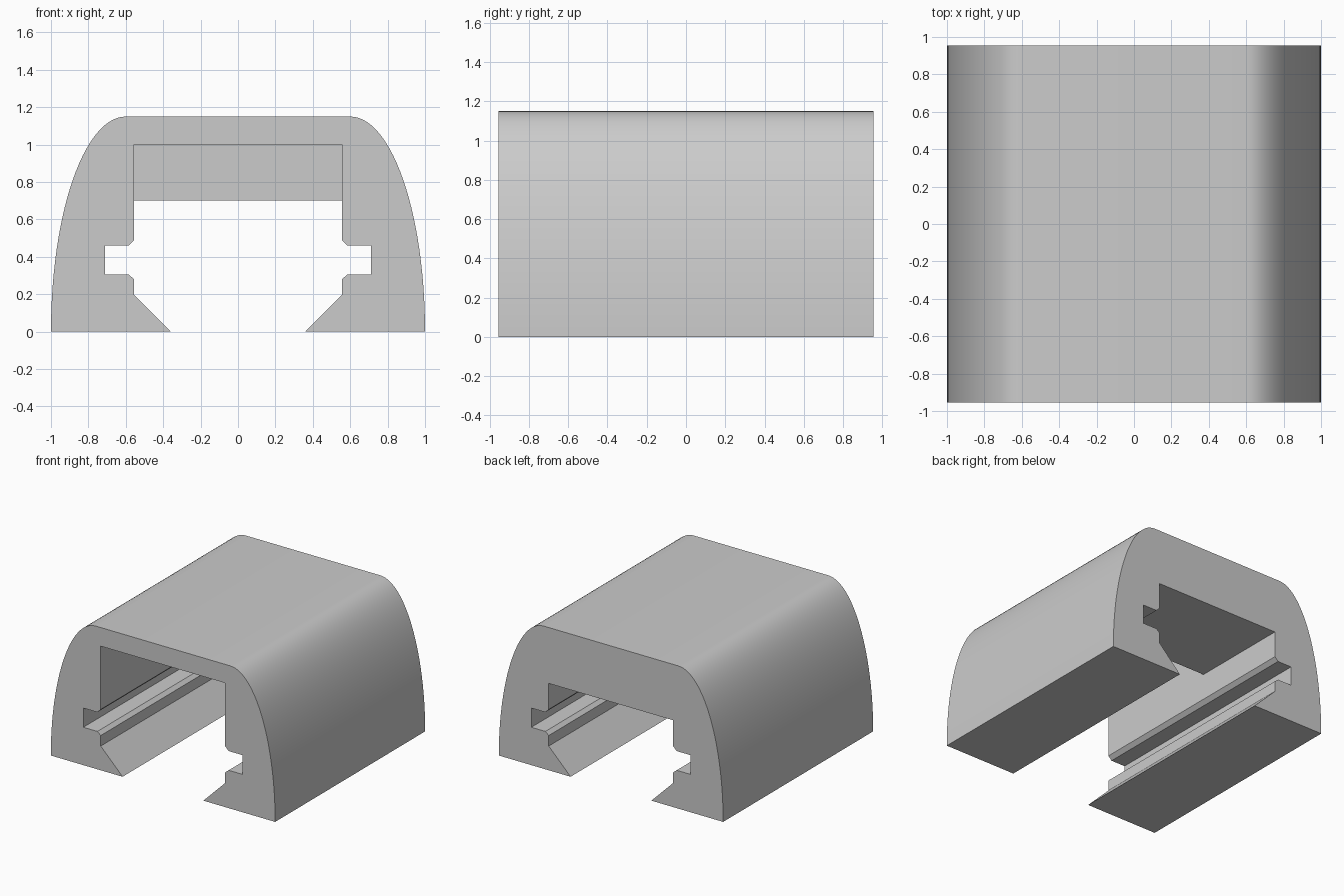
import bpy
import bmesh
from math import sin, cos, pi, radians

old = bpy.data.objects.get("Cube")
if old:
    bpy.data.objects.remove(old, do_unlink=True)

HALF_LENGTH = 0.955
STEP_Y = 0.135           # where the tall front pocket meets the low rear ceiling
LOW, HIGH = 0.7, 1.0     # ceiling heights
WALL = 0.555
CURVE_STEPS = 28

# Right half of the section: elliptical shell, then ceiling, slot and bevelled foot
shell = [(0.6 + 0.4 * sin(a), 1.15 * cos(a))
         for a in (i * pi / 2 / CURVE_STEPS for i in range(CURVE_STEPS + 1))]
slot = [(0.36, 0), (WALL, 0.195), (WALL, 0.28), (0.585, 0.305), (0.71, 0.305),
        (0.71, 0.46), (0.585, 0.46), (WALL, 0.49), (WALL, LOW)]


def section(half):
    return half + [(-x, z) for x, z in reversed(half)]


front_section = section(shell + slot + [(WALL, HIGH)])
rear_section = section(shell + slot)

bm = bmesh.new()


def ring(points, y):
    return [bm.verts.new((x, y, z)) for x, z in points]


# Two extruded lengths, capped only at their outer ends
for points, y0, y1, cap_start in ((front_section, -HALF_LENGTH, STEP_Y, True),
                                  (rear_section, STEP_Y, HALF_LENGTH, False)):
    a, b = ring(points, y0), ring(points, y1)
    for i in range(len(a)):
        j = (i + 1) % len(a)
        bm.faces.new((a[i], a[j], b[j], b[i]))
    bm.faces.new(a if cap_start else b)

# Step between the two ceilings
bm.faces.new(ring([(-WALL, LOW), (WALL, LOW), (WALL, HIGH), (-WALL, HIGH)], STEP_Y))

bmesh.ops.remove_doubles(bm, verts=bm.verts, dist=0.0001)
bmesh.ops.recalc_face_normals(bm, faces=bm.faces)
mesh = bpy.data.meshes.new("rail_cover")
bm.to_mesh(mesh)
bm.free()

cover = bpy.data.objects.new("rail_cover", mesh)
bpy.context.collection.objects.link(cover)

# Plain grey finish
grey = bpy.data.materials.new("light_grey")
grey.use_nodes = True
colour = (0.6, 0.6, 0.6, 1)
grey.diffuse_color = colour
grey.node_tree.nodes["Principled BSDF"].inputs["Base Color"].default_value = colour
mesh.materials.append(grey)

# Smooth the curved shell, keep the edges crisp
bpy.ops.object.select_all(action='DESELECT')
cover.select_set(True)
bpy.context.view_layer.objects.active = cover
bpy.ops.object.shade_smooth_by_angle(angle=radians(25))
